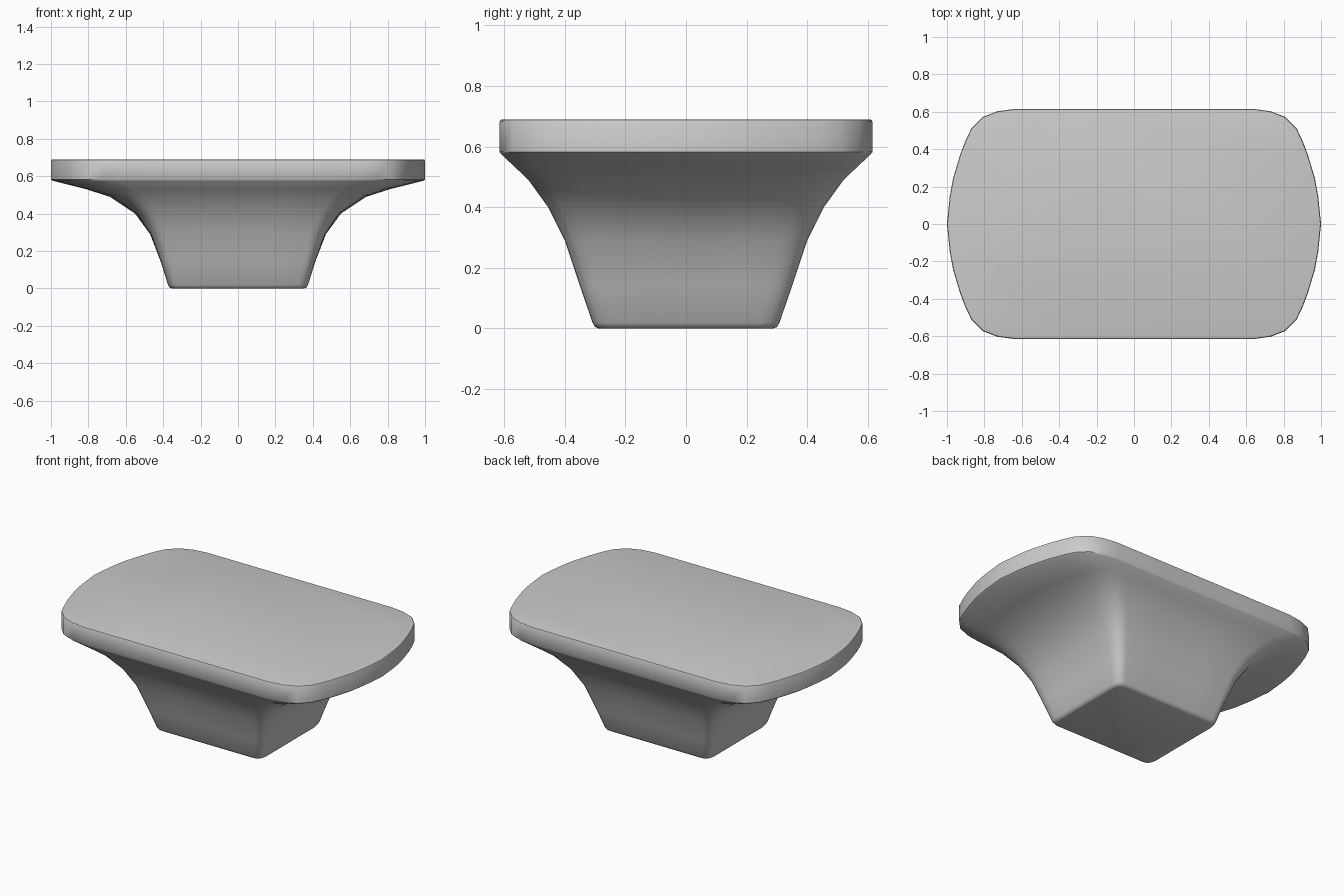
import bpy, bmesh, math

if "Cube" in bpy.data.objects:
    bpy.data.objects.remove(bpy.data.objects["Cube"])

# Quarter outlines in unit form, from +x round to +y
TOP = [(1, 0), (.985, .24), (.967, .4), (.93, .6), (.902, .72), (.87, .83), (.81, .93), (.73, .98), (.64, 1), (.3, 1)]
BASE = [(1, 0), (1, .3), (1, .55), (1, .8), (.99, .88), (.97, .94), (.94, .98), (.9, .995), (.86, 1), (.4, 1)]

# Profile: height, half width, half depth
PROFILE = [(0, .352, .288), (.004, .364, .299), (.018, .374, .308), (.14, .412, .35), (.29, .47, .40),
           (.40, .55, .455), (.49, .685, .52), (.53, .81, .562), (.575, .99, .61),
           (.582, 1, .615), (.682, 1, .615), (.688, .997, .612), (.69, .99, .605)]


def ring(z, hx, hy):
    t = min(1, max(0, (hx - .37) / .55))
    q = [((a[0] * (1 - t) + b[0] * t) * hx, (a[1] * (1 - t) + b[1] * t) * hy)
         for a, b in zip(BASE, TOP)]
    half = q + [(-x, y) for x, y in reversed(q)]
    return [(x, y, z) for x, y in half + [(x, -y) for x, y in reversed(half[1:-1])]]


# Flared pedestal and slab as one lofted body
bm = bmesh.new()
rings = [[bm.verts.new(p) for p in ring(*row)] for row in PROFILE]
n = len(rings[0])
for a, b in zip(rings, rings[1:]):
    for i in range(n):
        j = (i + 1) % n
        bm.faces.new((a[i], a[j], b[j], b[i]))
bm.faces.new(list(reversed(rings[0])))
bm.faces.new(rings[-1])
bmesh.ops.recalc_face_normals(bm, faces=bm.faces)
mesh = bpy.data.meshes.new("flared_table")
bm.to_mesh(mesh)
bm.free()
obj = bpy.data.objects.new("flared_table", mesh)
bpy.context.collection.objects.link(obj)

# Plain grey
mat = bpy.data.materials.new("light_grey")
mat.diffuse_color = (.6, .6, .6, 1)
mat.use_nodes = True
mat.node_tree.nodes["Principled BSDF"].inputs["Base Color"].default_value = mat.diffuse_color
mesh.materials.append(mat)

bpy.context.view_layer.objects.active = obj
obj.select_set(True)
bpy.ops.object.shade_smooth_by_angle(angle=math.radians(40))
